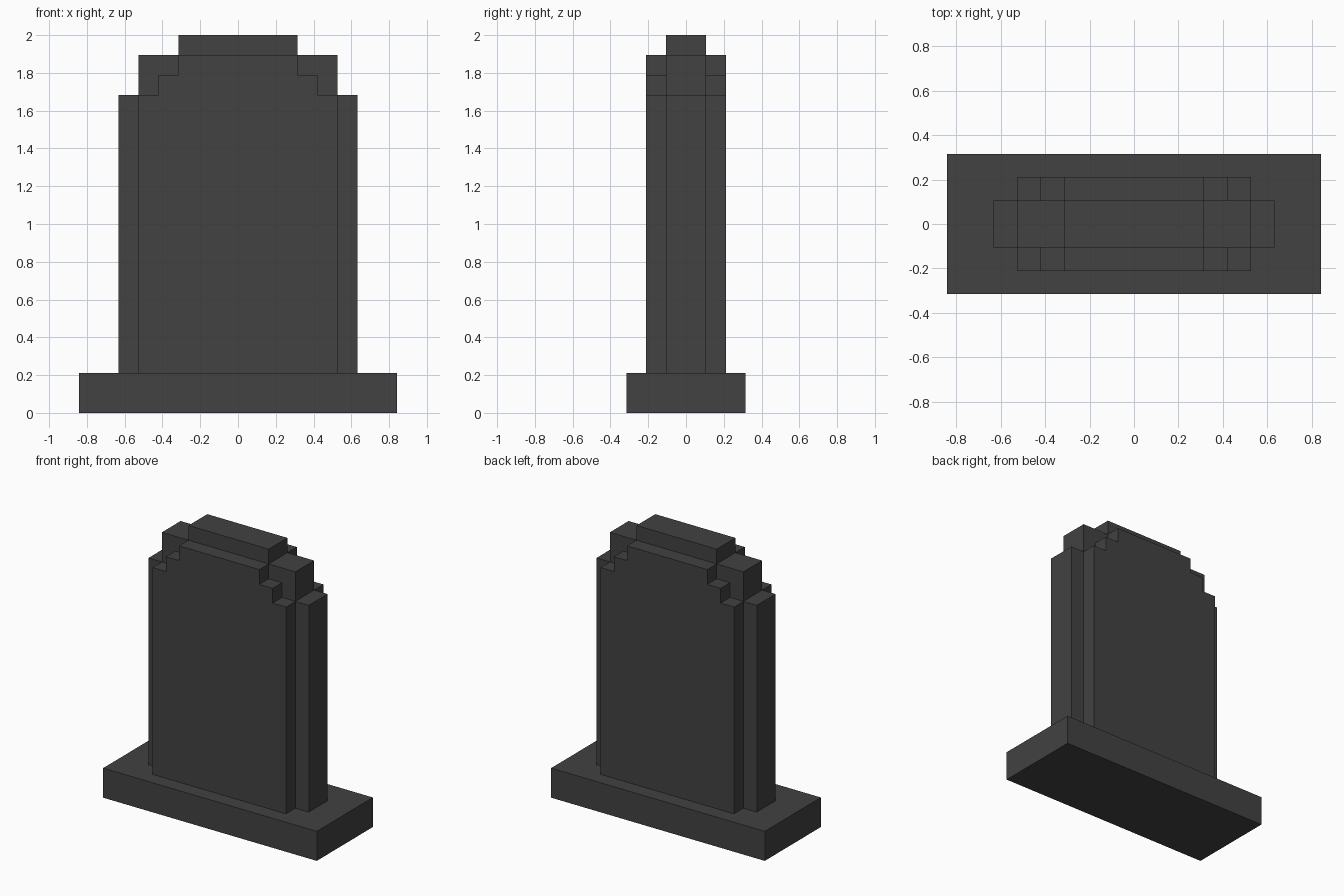
import bpy
import bmesh

cube = bpy.data.objects.get("Cube")
if cube:
    bpy.data.objects.remove(cube, do_unlink=True)

U = 2 / 19  # stone module: the monument is 19 modules tall

# Dark grey stone
stone = bpy.data.materials.new("dark_grey_stone")
stone.use_nodes = True
colour = (0.054, 0.054, 0.054, 1)
stone.diffuse_color = colour
bsdf = next(n for n in stone.node_tree.nodes if n.type == 'BSDF_PRINCIPLED')
bsdf.inputs["Base Color"].default_value = colour
bsdf.inputs["Roughness"].default_value = 0.9


def stepped_slab(name, half_profile, y0, y1):
    """Mirror a half outline (x, z) about x = 0 and extrude it from y0 to y1."""
    outline = half_profile + [(-x, z) for x, z in reversed(half_profile)]
    bm = bmesh.new()
    face = bm.faces.new([bm.verts.new((x * U, y0 * U, z * U)) for x, z in outline])
    ext = bmesh.ops.extrude_face_region(bm, geom=[face])
    verts = [g for g in ext["geom"] if isinstance(g, bmesh.types.BMVert)]
    bmesh.ops.translate(bm, vec=(0, (y1 - y0) * U, 0), verts=verts)
    bmesh.ops.recalc_face_normals(bm, faces=bm.faces)
    mesh = bpy.data.meshes.new(name)
    bm.to_mesh(mesh)
    bm.free()
    mesh.materials.append(stone)
    obj = bpy.data.objects.new(name, mesh)
    bpy.context.collection.objects.link(obj)
    return obj


# Plinth
stepped_slab("base", [(8, 0), (8, 2)], -3, 3)

# Central slab with stepped shoulders
stepped_slab("core_slab",
             [(6, 2), (6, 16), (5, 16), (5, 18), (3, 18), (3, 19)], -1, 1)

# Narrower raised panels on both broad sides
panel = [(5, 2), (5, 16), (4, 16), (4, 17), (3, 17), (3, 18)]
stepped_slab("front_panel", panel, -2, -1)
stepped_slab("back_panel", panel, 1, 2)
